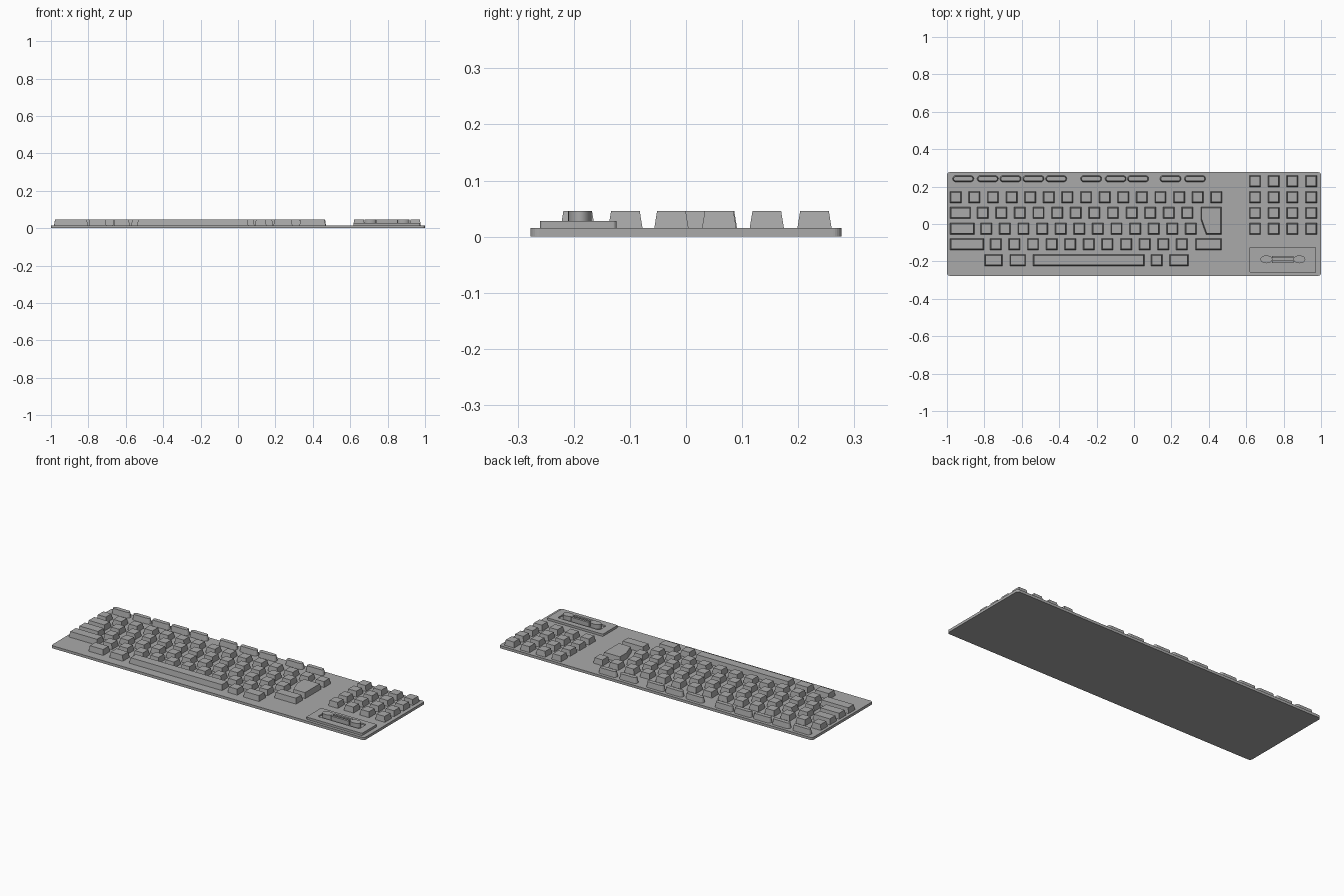
import bpy
import math

cube = bpy.data.objects.get("Cube")
if cube:
    bpy.data.objects.remove(cube)

grey = bpy.data.materials.new("matte grey")
grey.use_nodes = True
grey.diffuse_color = (0.4, 0.4, 0.4, 1)
grey.node_tree.nodes["Principled BSDF"].inputs["Base Color"].default_value = (0.4, 0.4, 0.4, 1)

BASE_TOP, KEY_TOP = 0.015, 0.046
KEY, PITCH, TAPER = 0.061, 0.0995, 0.005


def make(name, verts, faces):
    mesh = bpy.data.meshes.new(name)
    mesh.from_pydata(verts, [], faces)
    mesh.materials.append(grey)
    obj = bpy.data.objects.new(name, mesh)
    bpy.context.collection.objects.link(obj)
    return obj


def prism(name, outline, z0, z1, top=None):
    """Solid between an outline and an optional different top outline."""
    n = len(outline)
    verts = [(x, y, z0) for x, y in outline] + [(x, y, z1) for x, y in top or outline]
    sides = [(i, (i + 1) % n, n + (i + 1) % n, n + i) for i in range(n)]
    return make(name, verts, [tuple(reversed(range(n))), tuple(range(n, 2 * n))] + sides)


def rounded(cx, cy, w, d, r=0.0, steps=6):
    """Counter-clockwise rectangle with rounded corners."""
    pts = []
    for q, (sx, sy) in enumerate([(1, 1), (-1, 1), (-1, -1), (1, -1)]):
        px, py = cx + sx * (w / 2 - r), cy + sy * (d / 2 - r)
        if r == 0:
            pts.append((px, py))
            continue
        for i in range(steps + 1):
            a = math.pi / 2 * (q + i / steps)
            pts.append((px + r * math.cos(a), py + r * math.sin(a)))
    return pts


def key(name, cx, cy, w=KEY, d=KEY, r=0.0):
    top = rounded(cx, cy, w - 2 * TAPER, d - 2 * TAPER, max(r - TAPER, 0))
    return prism(name, rounded(cx, cy, w, d, r), BASE_TOP, KEY_TOP, top)


def key_span(name, x0, x1, cy):
    key(name, (x0 + x1) / 2, cy, x1 - x0)


# Base plate
prism("base_plate", rounded(0, 0, 2, 0.554, 0.015), 0, BASE_TOP)

# Rounded function keys
for x in (-0.913, -0.782, -0.66, -0.538, -0.416, -0.229, -0.098, 0.022, 0.195, 0.326):
    key("function_key", x, 0.242, 0.113, 0.034, 0.0165)

# Rows of square keys: name, first x, y, count
ROWS = [("number_key", -0.953, 0.144, 15), ("upper_letter_key", -0.809, 0.06, 12),
        ("middle_letter_key", -0.79, -0.025, 12), ("lower_letter_key", -0.739, -0.108, 11)]
for name, x, y, count in ROWS:
    for i in range(count):
        key(name, x + i * PITCH, y)

# Wide keys
key_span("tab_key", -0.983, -0.873, 0.06)
key_span("caps_key", -0.983, -0.854, -0.025)
key_span("left_shift_key", -0.983, -0.803, -0.108)
key_span("right_shift_key", 0.329, 0.468, -0.108)

# Bottom row with the space bar
for name, x0, x1 in [("left_control_key", -0.798, -0.704), ("left_option_key", -0.664, -0.579),
                     ("space_bar", -0.539, 0.055), ("right_option_key", 0.091, 0.152),
                     ("right_control_key", 0.19, 0.291)]:
    key_span(name, x0, x1, -0.193)

# Tall return key with a slanted lower left side
prism("return_key",
      [(0.385, -0.055), (0.468, -0.055), (0.468, 0.091), (0.357, 0.091), (0.357, 0.025)],
      BASE_TOP, KEY_TOP,
      [(0.389, -0.05), (0.463, -0.05), (0.463, 0.086), (0.362, 0.086), (0.362, 0.026)])

# Number pad
for row in range(4):
    for col in range(4):
        key("number_pad_key", 0.647 + col * 0.1, 0.229 - row * 0.085)

# Control panel with a shallow tray, built as stacked loops
PX, PY, PANEL_TOP, TRAY = 0.796, -0.192, 0.028, 0.02
loops = [(rounded(PX, PY, 0.356, 0.136, 0.006), BASE_TOP),
         (rounded(PX, PY, 0.356, 0.136, 0.006), PANEL_TOP),
         (rounded(PX, PY + 0.004, 0.266, 0.064, 0.008), PANEL_TOP),
         (rounded(PX, PY + 0.004, 0.266, 0.064, 0.008), TRAY)]
n = len(loops[0][0])
verts = [(x, y, z) for pts, z in loops for x, y in pts]
faces = [(k * n + i, k * n + (i + 1) % n, (k + 1) * n + (i + 1) % n, (k + 1) * n + i)
         for k in range(3) for i in range(n)]
make("control_panel", verts, faces + [tuple(reversed(range(n))), tuple(range(3 * n, 4 * n))])

# Oval knobs and the two bars between them
SEGMENTS = 24
for side in (-1, 1):
    oval = [(PX + side * 0.088 + 0.032 * math.cos(math.tau * i / SEGMENTS),
             -0.189 + 0.021 * math.sin(math.tau * i / SEGMENTS)) for i in range(SEGMENTS)]
    knob = prism("oval_knob", oval, TRAY, KEY_TOP)
    for face in knob.data.polygons:
        face.use_smooth = abs(face.normal.z) < 0.5
    knob.data.set_sharp_from_angle(angle=math.radians(40))
    prism("knob_bar", rounded(PX, -0.189 + side * 0.0125, 0.115, 0.013), TRAY, KEY_TOP)
